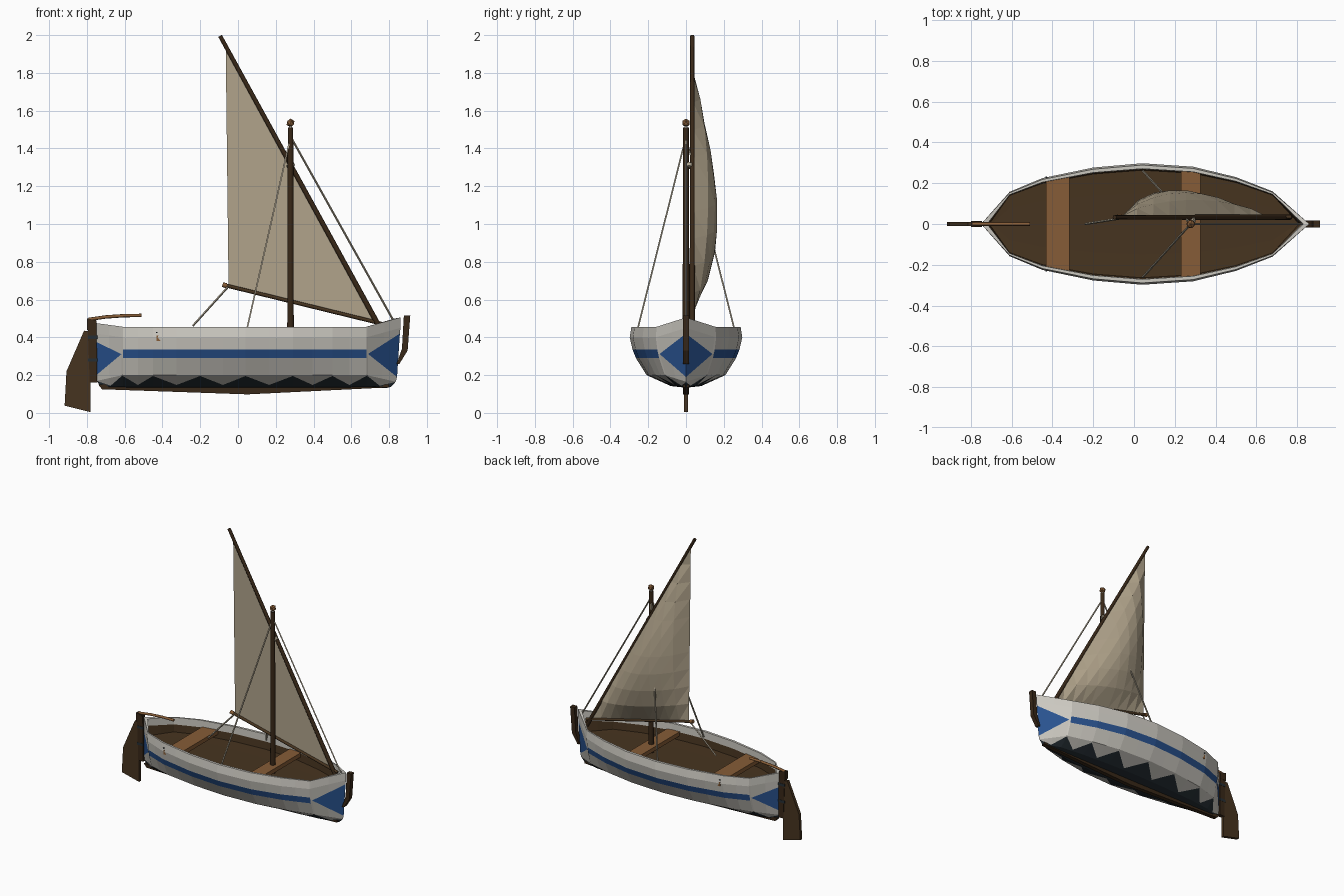
import bpy, bmesh
from mathutils import Vector

cube = bpy.data.objects.get("Cube")
if cube:
    bpy.data.objects.remove(cube, do_unlink=True)


def material(name, r, g, b):
    m = bpy.data.materials.new(name)
    m.use_nodes = True
    m.diffuse_color = (r, g, b, 1)
    bsdf = m.node_tree.nodes["Principled BSDF"]
    bsdf.inputs["Base Color"].default_value = (r, g, b, 1)
    bsdf.inputs["Roughness"].default_value = 0.8
    return m


white = material("white paint", .60, .58, .53)
blue = material("blue paint", .022, .085, .275)
dark = material("dark bottom paint", .018, .027, .034)
floor = material("floor wood", .062, .034, .014)
wood = material("dark wood", .040, .021, .009)
light = material("light wood", .24, .108, .038)
canvas = material("sail canvas", .44, .37, .26)
rope = material("rope", .42, .37, .28)


def finish(name, bm, *mats, smooth=False):
    me = bpy.data.meshes.new(name)
    bm.to_mesh(me)
    bm.free()
    for m in mats:
        me.materials.append(m)
    ob = bpy.data.objects.new(name, me)
    bpy.context.collection.objects.link(ob)
    if smooth:
        for p in me.polygons:
            p.use_smooth = len(p.vertices) == 4
    return ob


def rod(name, a, b, radius, mat, sides=8, tip=None):
    """Straight round bar between two points."""
    a, b = Vector(a), Vector(b)
    bm = bmesh.new()
    bmesh.ops.create_cone(bm, cap_ends=True, segments=sides, radius1=radius,
                          radius2=tip or radius, depth=(b - a).length)
    turn = (b - a).to_track_quat('Z', 'Y').to_matrix()
    bmesh.ops.rotate(bm, verts=bm.verts, matrix=turn)
    bmesh.ops.translate(bm, verts=bm.verts, vec=(a + b) / 2)
    return finish(name, bm, mat, smooth=sides > 6)


def plank(name, outline, thick, mat):
    """Side outline in x and z, given thickness across the boat."""
    bm = bmesh.new()
    face = bm.faces.new([bm.verts.new((x, -thick / 2, z)) for x, z in outline])
    new = bmesh.ops.extrude_face_region(bm, geom=[face])["geom"]
    bmesh.ops.translate(bm, vec=(0, thick, 0),
                        verts=[v for v in new if isinstance(v, bmesh.types.BMVert)])
    bmesh.ops.recalc_face_normals(bm, faces=bm.faces)
    return finish(name, bm, mat)


def block(name, centre, size, mat):
    x, y, z = centre
    w, d, h = (s / 2 for s in size)
    ob = plank(name, [(x - w, z - h), (x + w, z - h), (x + w, z + h), (x - w, z + h)], d * 2, mat)
    ob.location.y = y
    return ob


# Hull: one half section, from keel over the rail down to the flat floor
SECTION = [(0, .133), (.27, .142), (.70, .20), (.89, .29), (.95, .335), (1, .40), (.97, .456),
           (.91, .456), (.905, .405), (.885, .352), (.50, .35), (0, .35)]
BOW = [(.79, .133), (.81, .138), (.835, .165), (.842, .19), (.857, .42), (.86, .45), (.86, .505),
       (.83, .50), (.825, .43), (.81, .352), (.80, .35), (.79, .35)]
STERN = [(-.72, .133), (-.73, .138), (-.745, .17), (-.75, .20), (-.75, .375), (-.75, .42), (-.75, .475),
         (-.72, .47), (-.72, .42), (-.71, .352), (-.70, .35), (-.69, .35)]
BEAM = [(-.61, .158), (-.45, .225), (-.2, .277), (.04, .298), (.29, .281), (.5, .23), (.68, .16)]


def blend(p, q, t):
    return [a.lerp(b, t) for a, b in zip(p, q)]


def pinch(ring):
    """Close the stripe to a point, where an end triangle begins."""
    tip = (ring[3] + ring[4]) / 2
    return ring[:3] + [tip, tip] + ring[5:]


stern = [Vector((x, 0, z)) for x, z in STERN]
bow = [Vector((x, 0, z)) for x, z in BOW]
body = [[Vector((x, b * f, z)) for f, z in SECTION] for x, b in BEAM]
aft = pinch(blend(body[0], stern, .05))
fore = pinch(blend(body[-1], bow, .05))

# Each ring has the height of the zigzag waterline; half-way rings carry its dips
HIGH, LOW = .92, .1
full = [(stern, HIGH), (blend(aft, stern, .5), LOW), (aft, HIGH)]
for p, q in zip(body, body[1:]):
    full += [(p, HIGH), (blend(p, q, .5), LOW)]
full += [(body[-1], HIGH), (fore, HIGH), (blend(fore, bow, .5), LOW), (bow, HIGH)]
full = [r[:2] + [r[1].lerp(r[2], t)] + r[2:] for r, t in full]

# Paint by row: dark bottom, white, blue stripe, white rail, wooden inside
ROWS = [2, 2, 0, 0, 1, 0, 0, 0, 0, 3, 3, 3]
GAPS = (2, len(full) - 4)
bm = bmesh.new()
for side in (1, -1):
    grid = [[bm.verts.new((p.x, p.y * side, p.z)) for p in r] for r in full]
    for i, (a, b) in enumerate(zip(grid, grid[1:])):
        for j, m in enumerate(ROWS):
            f = bm.faces.new((a[j], b[j], b[j + 1], a[j + 1]))
            f.material_index = 0 if m == 1 and i in GAPS else m
bmesh.ops.remove_doubles(bm, verts=bm.verts, dist=.0005)
bmesh.ops.recalc_face_normals(bm, faces=bm.faces)
finish("hull", bm, white, blue, dark, floor)

# Keel, posts and rudder
plank("keel", [(-.74, .15), (-.72, .125), (.05, .098), (.80, .135), (.80, .15)], .03, wood)
plank("stem_post", [(.84, .26), (.855, .26), (.898, .33), (.912, .515), (.878, .515), (.868, .34)],
      .032, wood)
plank("stern_post", [(-.745, .16), (-.785, .16), (-.797, .50), (-.75, .49)], .028, wood)
plank("rudder_head", [(-.80, .44), (-.752, .44), (-.752, .485), (-.80, .50)], .031, wood)
plank("rudder", [(-.765, .16), (-.765, .43), (-.815, .435), (-.908, .22), (-.918, .038),
                 (-.78, .004), (-.78, .16)], .022, floor)
for z in (.28, .40):
    block("rudder_hinge", (-.77, 0, z), (.05, .031, .018), dark)

# Tiller, gently bent
bend = [(-.79, 0, .495), (-.70, 0, .508), (-.60, 0, .515), (-.51, 0, .516)]
for a, b in zip(bend, bend[1:]):
    rod("tiller", a, b, .009, light)

# Seats
block("aft_seat", (-.375, 0, .395), (.115, .46, .03), light)
block("mast_seat", (.278, 0, .395), (.095, .53, .03), light)

# Rowlock pins on the rail
for side in (1, -1):
    block("rowlock", (-.43, side * .228, .425), (.006, .012, .006), dark)

# Mast with its cap
rod("mast", (.278, 0, .2), (.278, 0, 1.51), .019, wood, 10, .015)
rod("mast_neck", (.278, 0, 1.51), (.278, 0, 1.53), .008, white)
bm = bmesh.new()
bmesh.ops.create_icosphere(bm, subdivisions=1, radius=.023)
bmesh.ops.translate(bm, verts=bm.verts, vec=(.278, 0, 1.535))
finish("mast_cap", bm, light)

# Spars
rod("yard", (.765, .033, .425), (-.095, .033, 1.996), .014, wood, 8, .011)
rod("boom", (.77, .035, .47), (-.08, .035, .678), .01, floor)
rod("boom_end", (-.06, .035, .673), (-.082, .035, .679), .013, light)
rod("yard_lashing", (.285, .016, 1.30), (.275, .016, 1.318), .021, rope)

# Sail: flat towards the mast, bellied out on the far side
PEAK, TACK, CLEW = Vector((-.065, .038, 1.93)), Vector((.73, .038, .49)), Vector((-.05, .038, .675))
N = 10
bm = bmesh.new()
pts = {}
for i in range(N + 1):
    for j in range(N + 1 - i):
        a, b = i / N, j / N
        c = (N - i - j) / N
        p = PEAK * a + TACK * b + CLEW * c
        p.y += .13 * (27 * a * b * c) ** .8
        pts[i, j] = bm.verts.new(p)
for i in range(N):
    for j in range(N - i):
        bm.faces.new((pts[i, j], pts[i + 1, j], pts[i, j + 1]))
        if i + j < N - 1:
            bm.faces.new((pts[i + 1, j], pts[i + 1, j + 1], pts[i, j + 1]))
bm.faces.new([pts[i, 0] for i in range(N)] + [pts[N - j, j] for j in range(N)]
             + [pts[0, N - j] for j in range(N)])
bmesh.ops.recalc_face_normals(bm, faces=bm.faces)
finish("sail", bm, canvas)

# Rigging
rod("forestay", (.28, 0, 1.46), (.825, 0, .485), .0055, rope, 4)
for side in (1, -1):
    rod("shroud", (.278, 0, 1.46), (.042, side * .262, .42), .0055, rope, 4)
rod("sheet", (-.05, .03, .67), (-.24, 0, .46), .0055, rope, 4)
